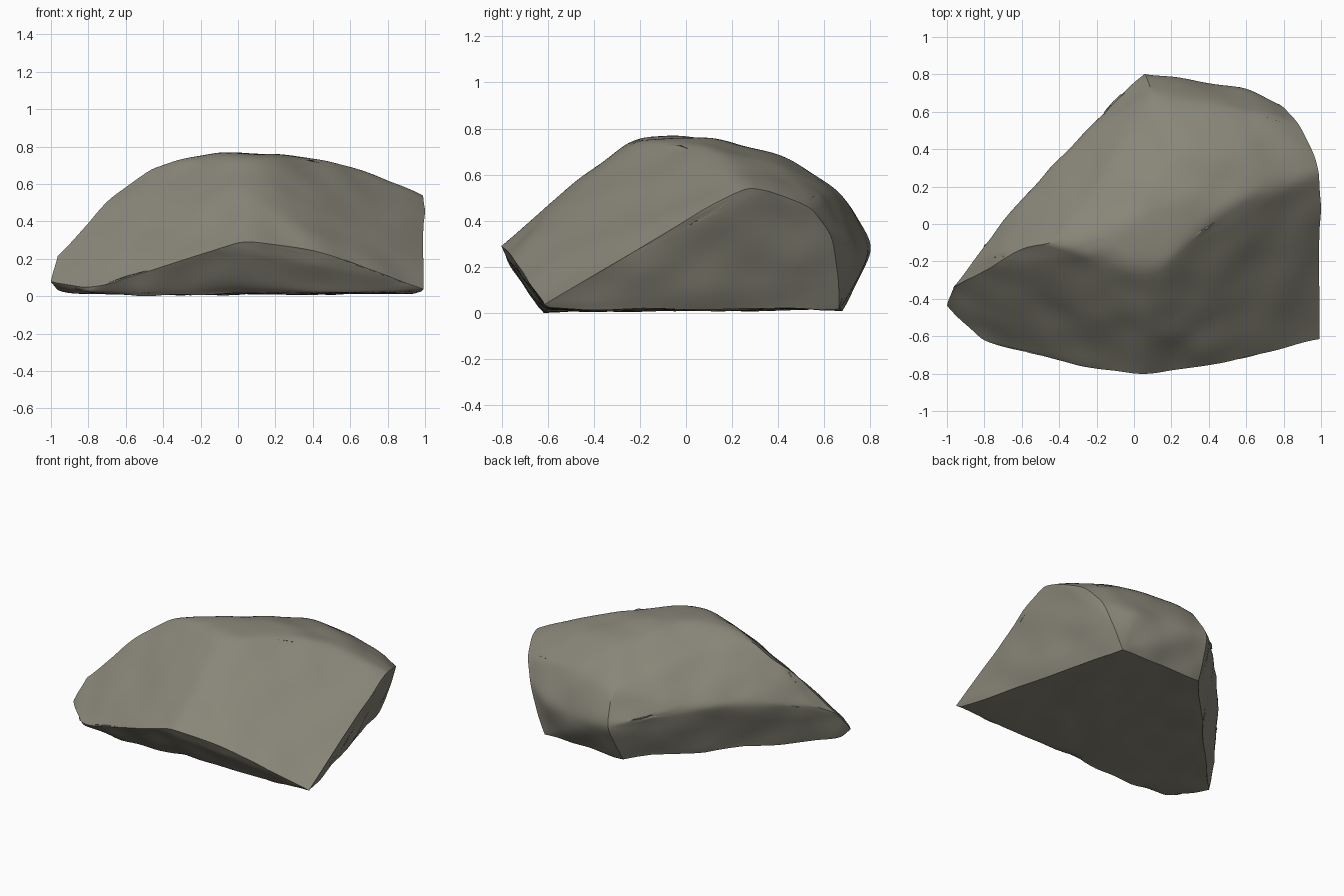
import bpy, bmesh, math
from mathutils import Vector, noise

# Remove the default object only
default = bpy.data.objects.get("Cube")
if default:
    bpy.data.objects.remove(default, do_unlink=True)


def stone_material():
    """Single flat grey-olive colour."""
    colour = (0.25, 0.24, 0.19, 1.0)
    material = bpy.data.materials.new("warm_grey_stone")
    material.use_nodes = True
    material.diffuse_color = colour
    shader = material.node_tree.nodes["Principled BSDF"]
    shader.inputs["Base Color"].default_value = colour
    shader.inputs["Roughness"].default_value = 0.9
    return material


# Flat footprint
footprint = [(.97, -.59, .02), (.65, .66, .02), (.02, .67, .02),
             (-.95, -.38, .02), (-.8, -.61, .01), (0, -.63, .01)]
# Overhanging front lip
front_lip = [(-1, -.44, .08), (-.83, -.62, .05), (-.72, -.66, .06), (-.4, -.72, .16),
             (-.1, -.8, .26), (.03, -.81, .3), (.42, -.76, .25), (.7, -.69, .14),
             (.99, -.62, .04)]
# Undercut back edge and rounded back corner
back_lip = [(-.97, -.34, .22), (-.85, -.18, .32), (-.62, .12, .38), (-.35, .4, .4),
            (-.12, .63, .36), (.05, .82, .28), (.54, .74, .28)]
# Curved rim of the sheared, inward leaning side
side_rim = [(.96, .36, .53), (.87, .54, .46), (.79, .63, .34), (.72, .66, .16)]
# Ridge where the front slope meets the crown
ridge = [(-.77, -.24, .43), (-.6, -.13, .6), (-.4, -.1, .72), (-.2, -.2, .75),
         (.08, -.28, .76), (.45, .07, .74), (.7, .18, .67), (.99, .24, .55)]
# Domed crown falling away to the back
crown = [(0, .03, .78), (.3, .15, .76), (.2, .46, .67), (.55, .4, .67),
         (.1, .68, .53), (.5, .64, .53), (.77, .5, .54)]

# Wrap the guide points in one closed solid
bm = bmesh.new()
for point in footprint + front_lip + back_lip + side_rim + ridge + crown:
    bm.verts.new(point)
bmesh.ops.convex_hull(bm, input=bm.verts[:])
loose = [v for v in bm.verts if not v.link_faces]
bmesh.ops.delete(bm, geom=loose, context="VERTS")
bmesh.ops.join_triangles(bm, faces=bm.faces[:], angle_face_threshold=math.radians(12),
                         angle_shape_threshold=math.radians(60))
bmesh.ops.recalc_face_normals(bm, faces=bm.faces[:])

# Keep the broken edges crisp and let the other edges round off
crease = bm.edges.layers.float.new("crease_edge")
for edge in bm.edges:
    bend = edge.calc_face_angle(0.0)
    edge[crease] = 1.0 if bend > math.radians(40) else 0.35
for face in bm.faces:
    face.smooth = True

mesh = bpy.data.meshes.new("boulder")
bm.to_mesh(mesh)
bm.free()
mesh.materials.append(stone_material())
boulder = bpy.data.objects.new("boulder", mesh)
bpy.context.collection.objects.link(boulder)

# Subdivide into a worn surface
worn = boulder.modifiers.new("worn_surface", "SUBSURF")
worn.levels = worn.render_levels = 4
bpy.context.view_layer.objects.active = boulder
boulder.select_set(True)
bpy.ops.object.modifier_apply(modifier=worn.name)

# Gentle natural unevenness
for vertex in mesh.vertices:
    bump = noise.noise(vertex.co * 5 + Vector((3, 1, 7)))
    vertex.co += vertex.normal * bump * 0.012

# Rest the stone on the ground, centred
spans = [[v.co[axis] for v in mesh.vertices] for axis in range(3)]
low = Vector([min(s) for s in spans])
high = Vector([max(s) for s in spans])
middle = (low + high) / 2
middle.z = low.z
for vertex in mesh.vertices:
    vertex.co -= middle

bpy.ops.object.shade_smooth_by_angle(angle=math.radians(36))
